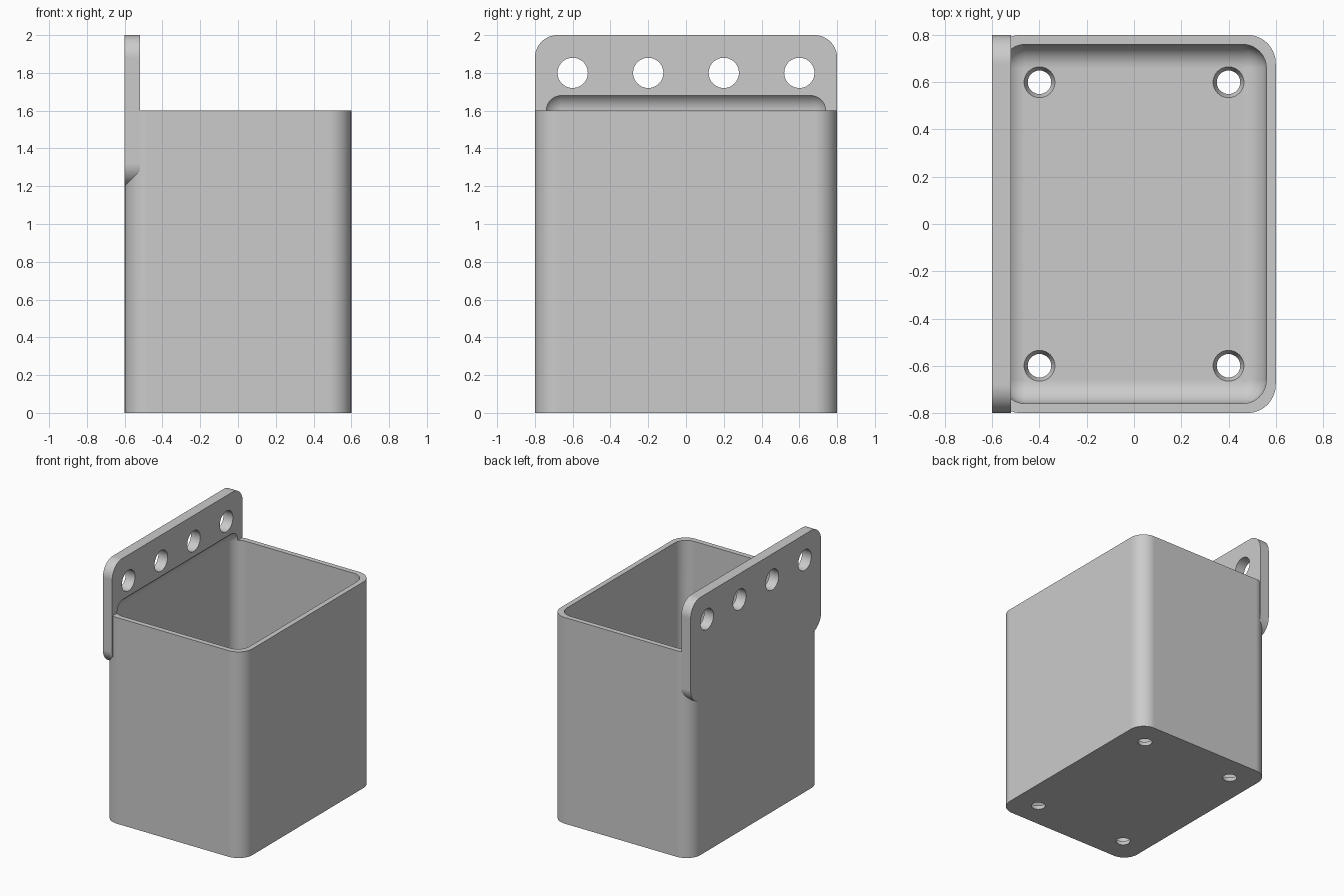
import bpy, bmesh, math
from mathutils import Matrix, Vector

if "Cube" in bpy.data.objects:
    bpy.data.objects.remove(bpy.data.objects["Cube"], do_unlink=True)

SEGMENTS = 14
grey = bpy.data.materials.new("light grey")
grey.use_nodes = True
grey.diffuse_color = (0.6, 0.6, 0.6, 1)
grey.node_tree.nodes["Principled BSDF"].inputs["Base Color"].default_value = (0.6, 0.6, 0.6, 1)


def make_object(name, bm):
    bmesh.ops.recalc_face_normals(bm, faces=bm.faces)
    mesh = bpy.data.meshes.new(name)
    bm.to_mesh(mesh)
    bm.free()
    mesh.materials.append(grey)
    obj = bpy.data.objects.new(name, mesh)
    bpy.context.collection.objects.link(obj)
    return obj


def rounded_box(name, low, high, radius, axis=None):
    """Box with rounded edges: those along one axis, or all of them."""
    low, high = Vector(low), Vector(high)
    bm = bmesh.new()
    bmesh.ops.create_cube(bm, size=1, matrix=Matrix.Translation((low + high) / 2)
                          @ Matrix.Diagonal((high - low).to_4d()))
    edges = [e for e in bm.edges if axis is None
             or abs((e.verts[0].co - e.verts[1].co).normalized()[axis]) > 0.9]
    bmesh.ops.bevel(bm, geom=edges, offset=radius, offset_type='OFFSET',
                    segments=SEGMENTS, profile=0.5, affect='EDGES')
    return make_object(name, bm)


def drills(name, spots, r_low, r_high, depth, turn=Matrix()):
    """A set of straight or tapered hole cutters."""
    bm = bmesh.new()
    for spot in spots:
        bmesh.ops.create_cone(bm, cap_ends=True, segments=48, radius1=r_low,
                              radius2=r_high, depth=depth,
                              matrix=Matrix.Translation(spot) @ turn)
    return make_object(name, bm)


def combine(target, other, operation):
    """Apply a boolean and remove the helper."""
    other.hide_render = True
    mod = target.modifiers.new(operation, 'BOOLEAN')
    mod.operation, mod.solver, mod.object = operation, 'EXACT', other
    bpy.context.view_layer.update()
    graph = bpy.context.evaluated_depsgraph_get()
    mesh = bpy.data.meshes.new_from_object(target.evaluated_get(graph))
    target.modifiers.clear()
    target.data = mesh
    bpy.data.objects.remove(other, do_unlink=True)


# Outer box with rounded upright corners
box = rounded_box("hanging_box", (-0.6, -0.8, 0), (0.6, 0.8, 1.6), 0.12, axis=2)

# Mounting plate on the left wall
plate = rounded_box("mounting_plate", (-0.6, -0.8, 1.2), (-0.52, 0.8, 2), 0.12, axis=0)
combine(box, plate, 'UNION')

# Hollow with rounded edges, biting into the foot of the plate
hollow = rounded_box("hollow", (-0.56, -0.76, 0.04), (0.56, 0.76, 1.7), 0.1)
combine(box, hollow, 'DIFFERENCE')

# Row of mounting holes
mount_spots = [(-0.56, y, 1.8) for y in (-0.6, -0.2, 0.2, 0.6)]
combine(box, drills("mounting_holes", mount_spots, 0.08, 0.08, 0.3,
                    Matrix.Rotation(math.pi / 2, 4, 'Y')), 'DIFFERENCE')

# Tapered drain holes in the floor
drain_spots = [(x, y, 0.02) for x in (-0.4, 0.4) for y in (-0.6, 0.6)]
combine(box, drills("drain_holes", drain_spots, 0.042, 0.073, 0.08), 'DIFFERENCE')

# Smooth rounded surfaces, crisp rims
bpy.ops.object.select_all(action='DESELECT')
box.select_set(True)
bpy.context.view_layer.objects.active = box
bpy.ops.object.shade_smooth_by_angle(angle=math.radians(30))
weighted = box.modifiers.new("even_shading", 'WEIGHTED_NORMAL')
weighted.keep_sharp = True
